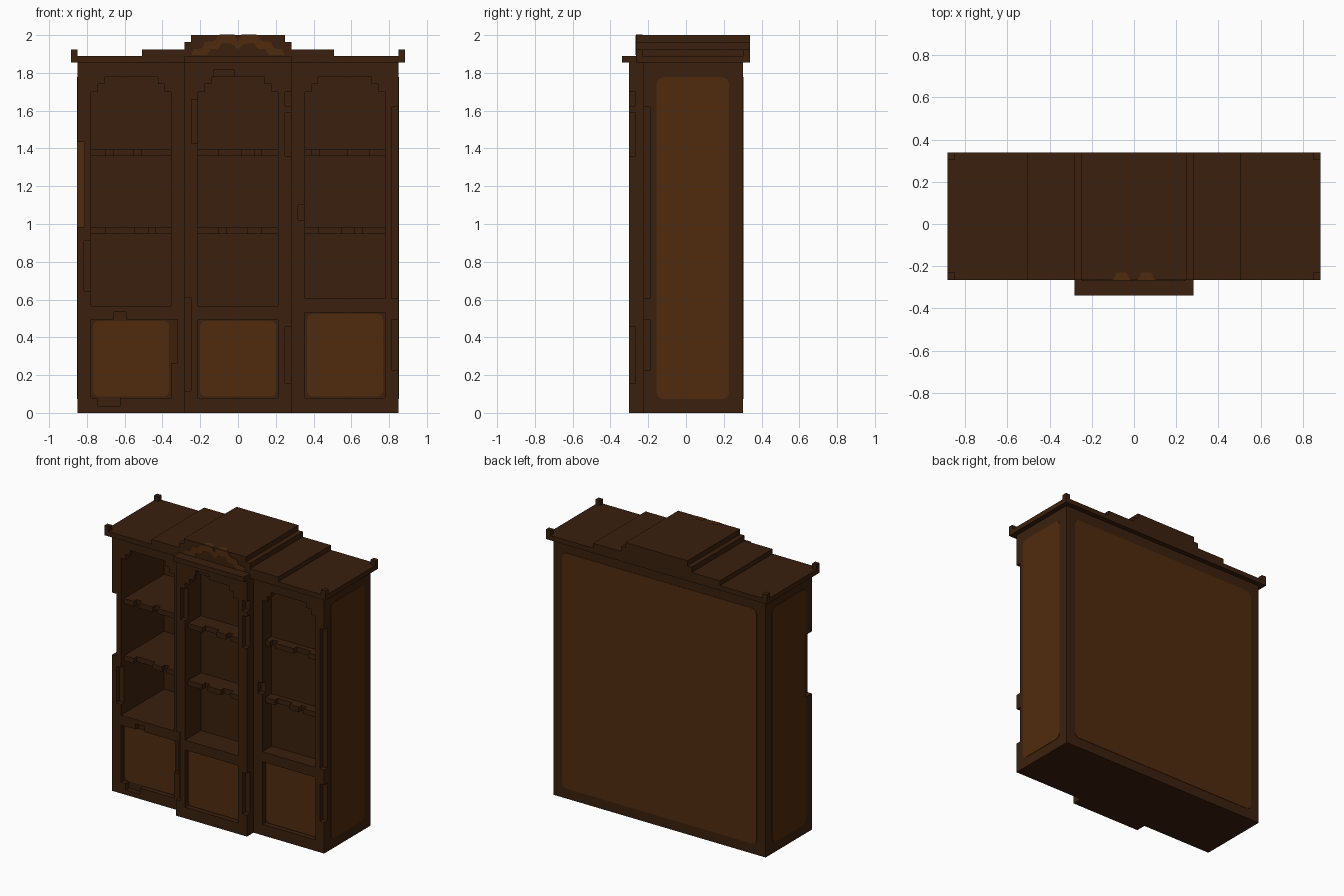
import bpy, bmesh
from mathutils import Vector

if "Cube" in bpy.data.objects:
    bpy.data.objects.remove(bpy.data.objects["Cube"], do_unlink=True)

V = 0.0354            # block size that every step follows
BACK, SIDE_F, MID_F = 0.302, -0.227, -0.302
TOP = 1.855           # underside of the cornice


def material(name, rgb):
    m = bpy.data.materials.new(name)
    m.use_nodes = True
    m.diffuse_color = (*rgb, 1)
    b = next(n for n in m.node_tree.nodes if n.type == 'BSDF_PRINCIPLED')
    b.inputs["Base Color"].default_value = (*rgb, 1)
    b.inputs["Roughness"].default_value = 0.9
    return m


DARK = material("dark walnut", (0.0423, 0.0144, 0.0042))
LIGHT = material("panel brown", (0.0802, 0.0242, 0.0046))


def prism(name, pts, axis, a, b, mat=DARK):
    """Extrude a 2D outline along an axis from a to b."""
    def put(p, t):
        return {'x': (t, p[0], p[1]), 'y': (p[0], t, p[1]), 'z': (p[0], p[1], t)}[axis]
    bm = bmesh.new()
    face = bm.faces.new([bm.verts.new(put(p, a)) for p in pts])
    ext = bmesh.ops.extrude_face_region(bm, geom=[face])
    move = Vector(put((0, 0), b - a))
    bmesh.ops.translate(bm, vec=move, verts=[g for g in ext["geom"] if isinstance(g, bmesh.types.BMVert)])
    bmesh.ops.recalc_face_normals(bm, faces=bm.faces)
    me = bpy.data.meshes.new(name)
    bm.to_mesh(me)
    bm.free()
    me.materials.append(mat)
    ob = bpy.data.objects.new(name, me)
    bpy.context.collection.objects.link(ob)
    return ob


def box(name, x0, x1, y0, y1, z0, z1, mat=DARK):
    return prism(name, [(x0, z0), (x1, z0), (x1, z1), (x0, z1)], 'y', y0, y1, mat)


def panel(name, axis, u0, u1, w0, w1, at, out, c=0.028):
    """Thin light plate with softened corners."""
    d = c * 0.3
    pts = [(u0 + c, w0), (u1 - c, w0), (u1 - d, w0 + d), (u1, w0 + c), (u1, w1 - c), (u1 - d, w1 - d),
           (u1 - c, w1), (u0 + c, w1), (u0 + d, w1 - d), (u0, w1 - c), (u0, w0 + c), (u0 + d, w0 + d)]
    return prism(name, pts, axis, at - out * 0.002, at + out * 0.003, LIGHT)


def carve(ob, cutters):
    """Subtract the cutters and discard them."""
    for c in cutters:
        c.hide_render = True
        m = ob.modifiers.new("cut", 'BOOLEAN')
        m.operation, m.solver, m.object = 'DIFFERENCE', 'EXACT', c
    dg = bpy.context.evaluated_depsgraph_get()
    me = bpy.data.meshes.new_from_object(ob.evaluated_get(dg))
    ob.modifiers.clear()
    ob.data = me
    for c in cutters:
        bpy.data.objects.remove(c, do_unlink=True)


def shelf(name, x0, x1, front, back, z, notches):
    """Shelf board whose front edge has worn notches."""
    pts = [(x0, back), (x0, front)]
    for a, b in notches:
        pts += [(a, front), (a, front + V), (b, front + V), (b, front)]
    pts += [(x1, front), (x1, back)]
    prism(name, pts, 'z', z, z + 0.037)


def bay(name, x0, x1, o0, o1, front, inner, door_top, floor, chips, shelves):
    body = box(name + "_case", x0, x1, front, BACK, 0, TOP)
    # stepped arch opening, the space behind it and the door recess
    a0, a1, a2 = 1.70, 1.74, 1.777
    arch = [(o0, floor), (o1, floor), (o1, a0), (o1 - V, a0), (o1 - V, a1), (o1 - 2 * V, a1),
            (o1 - 2 * V, a2), (o0 + 2 * V, a2), (o0 + 2 * V, a1), (o0 + V, a1), (o0 + V, a0), (o0, a0)]
    cuts = [prism("cut_arch", arch, 'y', front - 0.1, front + 1.5 * V),
            box("cut_space", o0, o1, front + V, inner, floor, a2),
            box("cut_door", o0, o1, front - 0.1, front + V, 0.08, door_top)]
    # chipped edges; cutters overshoot the outer corners
    for cx0, cx1, z0, z1, deep in chips:
        cx0 = cx0 - 0.05 if abs(cx0 - x0) < 0.005 else cx0
        cx1 = cx1 + 0.05 if abs(cx1 - x1) < 0.005 else cx1
        cuts.append(box("cut_chip", cx0, cx1, front - 0.1, front + deep * V, z0, z1))
    carve(body, cuts)
    panel(name + "_door_panel", 'y', o0 + 0.01, o1 - 0.01, 0.087, door_top - 0.008, front + V, -1)
    for i, (z, notches) in enumerate(shelves):
        shelf(f"{name}_shelf_{i + 1}", o0, o1, front + V, inner, z, notches)


E, C = 0.849, 0.283   # outer edge and centre bay half width
bay("right_bay", -E, -C, -0.778, -0.354, SIDE_F, BACK - V, 0.495, 0.566,
    [(-E, -E + V, 0.985, 1.435, 2), (-0.814, -0.776, 0.645, 0.91, 1),
     (-0.66, -0.59, 0.49, 0.535, 1), (-0.74, -0.625, 0.035, 0.085, 1),
     (-0.356, -0.32, 0.265, 0.495, 1)],
    [(0.947, [(-0.70, -0.55), (-0.475, -0.44)]), (1.36, [(-0.70, -0.66), (-0.55, -0.51)])])
bay("centre_bay", -C, C, -0.212, 0.212, MID_F, -0.12, 0.495, 0.566,
    [(-0.247, -0.21, 1.43, 1.66, 1), (-0.13, -0.02, 1.77, 1.815, 1),
     (-C, -C + V, 0.115, 0.61, 1), (C - V, C, 0.155, 0.455, 1),
     (C - V, C, 1.625, 1.70, 1), (C - V, C, 1.36, 1.59, 1)],
    [(0.947, [(-0.10, -0.06), (0.05, 0.125)]), (1.36, [(-0.10, 0.015), (0.09, 0.125)])])
bay("left_bay", C, E, 0.354, 0.778, SIDE_F, -0.12, 0.532, 0.605,
    [(0.318, 0.356, 1.02, 1.10, 1), (E - V, E, 0.605, 1.62, 1), (E - V, E, 0.225, 0.495, 1)],
    [(0.947, [(0.43, 0.545), (0.62, 0.66)]), (1.36, [(0.39, 0.43), (0.58, 0.695)])])

# side and back panels
for s, side in ((1, "left"), (-1, "right")):
    panel(side + "_side_panel", 'x', -0.156, 0.228, 0.073, 1.777, s * E, s, 0.035)
panel("back_panel", 'y', -0.778, 0.778, 0.073, 1.777, BACK, 1, 0.035)
box("right_panel_edge", -E, -E + V, SIDE_F + 2 * V - 0.003, SIDE_F + 2 * V + 0.001, 0.985, 1.435, LIGHT)

# cornice with forward centre
CF, CB = -0.265, 0.338
cx, cy = 0.885, -0.338
prism("cornice", [(-cx, CB), (-cx, CF), (-C, CF), (-C, cy), (C, cy), (C, CF), (cx, CF), (cx, CB)],
      'z', TOP, 1.89)
# stepped crest
prism("crest", [(-0.508, 1.89), (0.508, 1.89), (0.508, 1.925), (C, 1.925), (C, 1.963), (0.248, 1.963),
                (0.248, 2.0), (-0.248, 2.0), (-0.248, 1.963), (-C, 1.963), (-C, 1.925), (-0.508, 1.925)],
      'y', CF, CB)
# corner finials
for x in (-cx, cx - V):
    for y in (CF, CB - V):
        box("corner_finial", x, x + V, y, y + V, 1.89, 1.925)

# scroll ornament on the crest
scroll = [(0.245, 1.895), (0.235, 1.925), (0.19, 1.93), (0.175, 1.963), (0.13, 1.968), (0.10, 1.999),
          (0.02, 1.999), (0.0, 1.965), (0.0, 1.925), (0.035, 1.955), (0.085, 1.958), (0.105, 1.928),
          (0.145, 1.925), (0.165, 1.895)]
tip = [(0.018, CF), (0.098, CF), (0.08, CF + V), (0.036, CF + V)]
for s in (1, -1):
    prism("crest_scroll", [(s * x, z) for x, z in scroll], 'y', CF - 0.003, CF + 0.002, LIGHT)
    prism("crest_scroll_tip", [(s * x, y) for x, y in tip], 'z', 1.998, 2.002, LIGHT)
